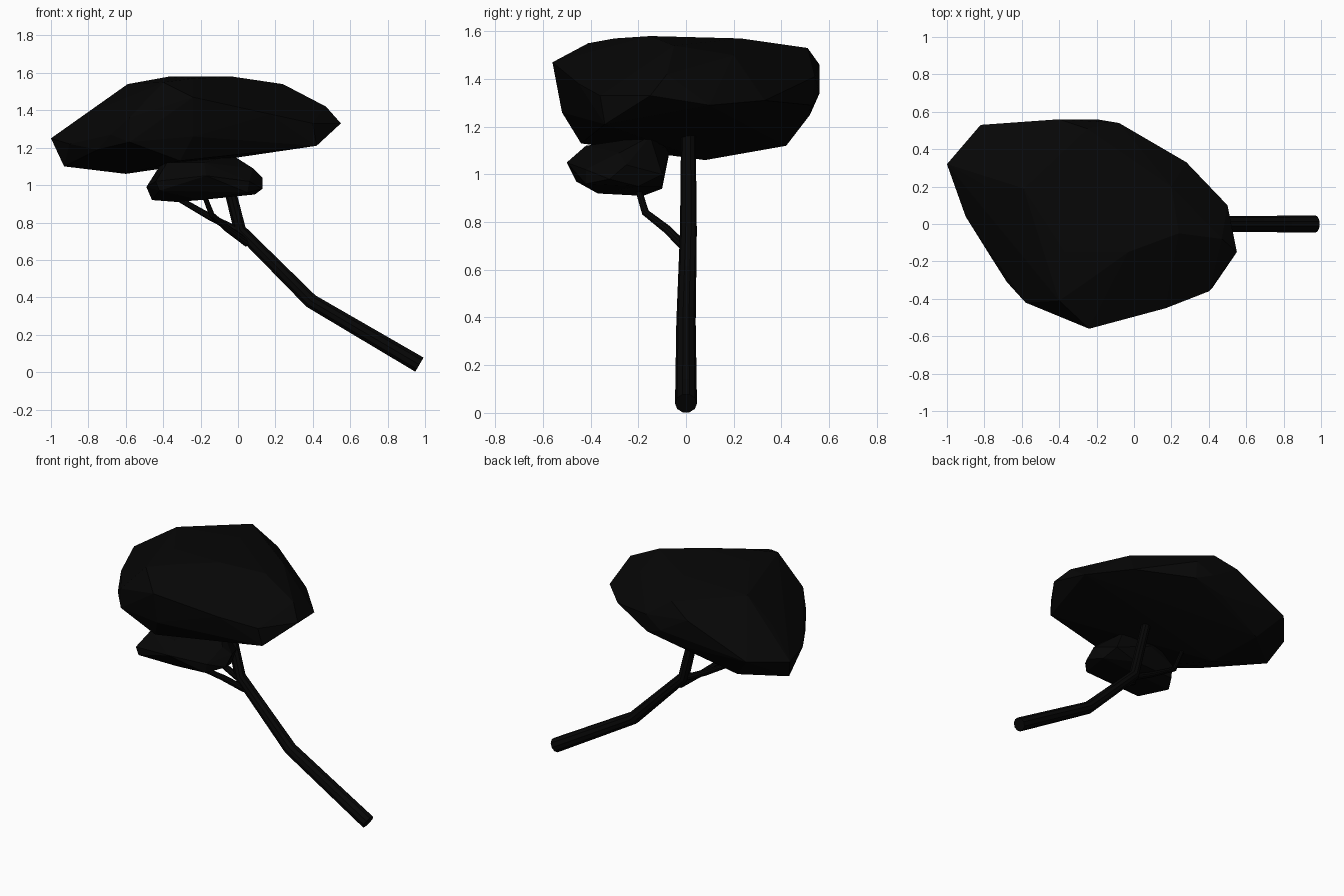
import bpy
import bmesh

# Remove the default cube only
default_cube = bpy.data.objects.get("Cube")
if default_cube:
    bpy.data.objects.remove(default_cube, do_unlink=True)


def make_material(name, colour):
    material = bpy.data.materials.new(name)
    material.use_nodes = True
    material.diffuse_color = colour
    shader = material.node_tree.nodes["Principled BSDF"]
    shader.inputs["Base Color"].default_value = colour
    shader.inputs["Roughness"].default_value = 0.9
    return material


near_black = make_material("near black", (0.002, 0.002, 0.002, 1))


def make_limb(name, path, start_radius, end_radius):
    """Tapered limb swept along a bent path, with closed ends."""
    curve = bpy.data.curves.new(name, "CURVE")
    curve.dimensions = "3D"
    curve.bevel_depth = 1
    curve.bevel_resolution = 3
    curve.use_fill_caps = True
    spline = curve.splines.new("POLY")
    spline.points.add(len(path) - 1)
    for index, (point, position) in enumerate(zip(spline.points, path)):
        blend = index / (len(path) - 1)
        point.co = (*position, 1)
        point.radius = start_radius + (end_radius - start_radius) * blend
    limb = bpy.data.objects.new(name, curve)
    bpy.context.collection.objects.link(limb)

    # Turn the sweep into a mesh with smooth sides and sharp ends
    bpy.ops.object.select_all(action="DESELECT")
    limb.select_set(True)
    bpy.context.view_layer.objects.active = limb
    bpy.ops.object.convert(target="MESH")
    limb = bpy.context.view_layer.objects.active
    bpy.ops.object.shade_smooth_by_angle()
    limb.data.materials.clear()
    limb.data.materials.append(near_black)


def make_foliage(name, *layers):
    """Faceted clump of leaves wrapped around layers of corner points."""
    mesh = bpy.data.meshes.new(name)
    shape = bmesh.new()
    for layer in layers:
        for corner in layer:
            shape.verts.new(corner)
    hull = bmesh.ops.convex_hull(shape, input=shape.verts[:])
    unused = set(hull["geom_interior"]) | set(hull["geom_unused"])
    loose = [item for item in unused if isinstance(item, bmesh.types.BMVert)]
    bmesh.ops.delete(shape, geom=loose, context="VERTS")
    bmesh.ops.recalc_face_normals(shape, faces=shape.faces[:])
    shape.to_mesh(mesh)
    shape.free()
    mesh.materials.append(near_black)
    clump = bpy.data.objects.new(name, mesh)
    bpy.context.collection.objects.link(clump)


# Leaning trunk with two bends
make_limb("trunk",
          [(.97, 0, .04), (.39, 0, .38), (.01, .01, .76), (-.11, .01, 1.24)],
          .046, .03)

# Thin branches under the foliage
make_limb("front_branch",
          [(.05, 0, .69), (-.06, -.08, .77), (-.14, -.17, .84), (-.19, -.21, .97)],
          .021, .013)
make_limb("side_branch",
          [(.01, 0, .75), (-.15, 0, .83), (-.34, 0, .94), (-.42, 0, 1.13)],
          .022, .013)

# Broad upper canopy: underside, rim and crown
upper_underside = [
    (-.6, .08, 1.06), (-.93, .23, 1.1), (-.68, .42, 1.12), (-.31, -.44, 1.13),
    (.17, .05, 1.22), (.42, -.34, 1.21), (-.24, -.52, 1.26), (-.3, .52, 1.25),
    (-.08, .53, 1.29), (-.58, -.42, 1.23), (-.75, -.2, 1.19),
]
upper_rim = [
    (-1, .32, 1.25), (-.82, .53, 1.28), (-.4, .56, 1.46), (-.2, .56, 1.34),
    (-.08, .54, 1.41), (.28, .33, 1.31), (.5, .1, 1.29), (.55, -.15, 1.33),
    (.4, -.36, 1.33), (.17, -.45, 1.38), (-.24, -.56, 1.47), (-.58, -.42, 1.36),
    (-.68, -.31, 1.27), (-.9, .04, 1.22),
]
upper_crown = [
    (.47, -.08, 1.42), (.24, -.05, 1.54), (.2, .2, 1.5), (-.03, -.15, 1.58),
    (-.37, -.15, 1.58), (-.59, .19, 1.54), (-.25, .51, 1.53), (-.15, .23, 1.57),
    (-.4, -.41, 1.55), (-.24, -.3, 1.57), (-.79, .2, 1.39),
]
make_foliage("upper_canopy", upper_underside, upper_rim, upper_crown)

# Small lower canopy on the front branch
lower_underside = [
    (-.46, -.2, .92), (-.33, -.18, .91), (-.2, -.37, .92), (.05, -.42, .96),
    (.09, -.2, .95), (-.4, -.1, .94), (-.1, -.1, .95), (-.42, -.46, .97),
]
lower_rim = [
    (-.49, -.27, .99), (-.44, -.46, 1.02), (-.17, -.5, 1.05), (.06, -.42, 1.02),
    (.13, -.25, 1.04), (.13, -.32, .98), (.06, -.1, 1), (-.2, -.07, 1.09),
    (-.4, -.09, 1.03),
]
lower_crown = [
    (-.42, -.25, 1.1), (-.38, -.38, 1.12), (-.18, -.42, 1.12), (-.03, -.15, 1.16),
    (.08, -.28, 1.09), (-.28, -.1, 1.14),
]
make_foliage("lower_canopy", lower_underside, lower_rim, lower_crown)
